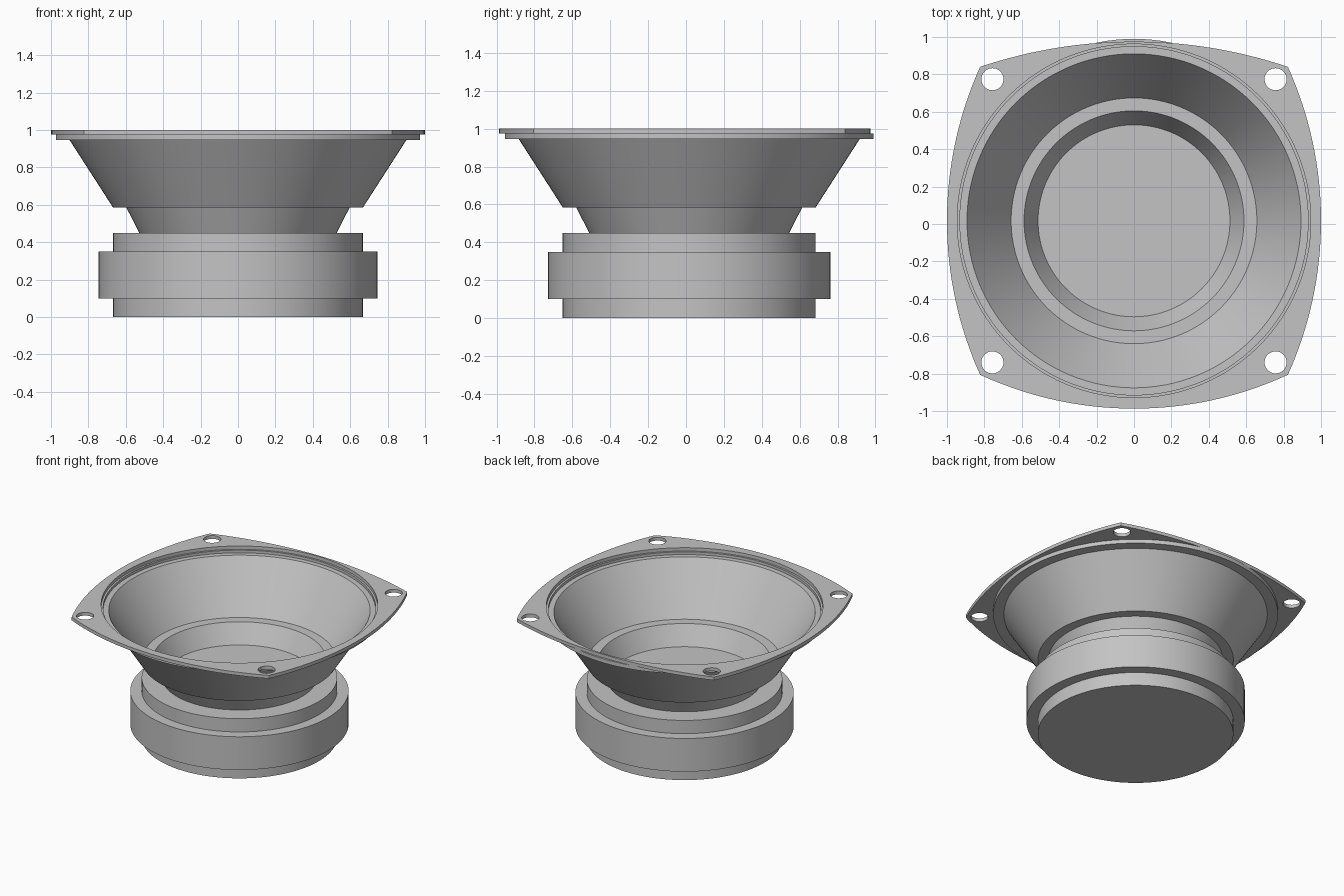
import bpy
import bmesh
from math import sin, cos, asin, pi, radians
from mathutils import Vector, Matrix

if "Cube" in bpy.data.objects:
    bpy.data.objects.remove(bpy.data.objects["Cube"], do_unlink=True)

CENTER = Vector((0, 0.017, 0))
SEGMENTS = 128

grey = bpy.data.materials.new("plain grey")
grey.use_nodes = True
grey.diffuse_color = (0.55, 0.55, 0.55, 1)
grey.node_tree.nodes["Principled BSDF"].inputs["Base Color"].default_value = grey.diffuse_color


def finish(bm, name):
    """Clean the mesh, shade it and put it in the scene."""
    bmesh.ops.remove_doubles(bm, verts=bm.verts, dist=0.0001)
    bmesh.ops.recalc_face_normals(bm, faces=bm.faces)
    mesh = bpy.data.meshes.new(name)
    bm.to_mesh(mesh)
    bm.free()
    mesh.materials.append(grey)
    mesh.shade_smooth()
    mesh.set_sharp_from_angle(angle=radians(25))
    obj = bpy.data.objects.new(name, mesh)
    obj.location = CENTER
    bpy.context.collection.objects.link(obj)
    return obj


def lathe(name, profile):
    """Revolve a radius/height profile about the vertical axis."""
    bm = bmesh.new()
    verts = [bm.verts.new((r, 0, z)) for r, z in profile]
    edges = [bm.edges.new(pair) for pair in zip(verts, verts[1:])]
    bmesh.ops.spin(bm, geom=verts + edges, cent=(0, 0, 0), axis=(0, 0, 1),
                   angle=2 * pi, steps=SEGMENTS, use_merge=True)
    return finish(bm, name)


# Magnet: wide ring between two narrower plates
lathe("magnet", [(0, 0), (0.668, 0), (0.668, 0.10), (0.746, 0.10), (0.746, 0.35),
                 (0.668, 0.35), (0.668, 0.45), (0, 0.45)])

# Basket: thin stepped cone with a rim, outside first and then inside
lathe("basket", [(0, 0.45), (0.528, 0.45), (0.597, 0.585), (0.668, 0.585),
                 (0.90, 0.945), (0.973, 0.945), (0.973, 0.975), (0.931, 0.975),
                 (0.931, 0.955), (0.893, 0.955), (0.657, 0.595), (0.588, 0.595),
                 (0.513, 0.455), (0, 0.455)])

# Mounting flange: four bowed sides, large opening and corner holes
HALF = 0.823


def bowed_side(bulge, turn, steps=32):
    radius = (HALF ** 2 + bulge ** 2) / (2 * bulge)
    sweep = asin(HALF / radius)
    spin = Matrix.Rotation(turn, 3, 'Z')
    points = []
    for i in range(steps):
        a = sweep * (2 * i / steps - 1)
        points.append(spin @ Vector((HALF + bulge - radius + radius * cos(a), radius * sin(a), 0)))
    return points


def circle(x, y, radius, steps):
    return [Vector((x + radius * cos(2 * pi * i / steps), y + radius * sin(2 * pi * i / steps), 0))
            for i in range(steps)]


outline = []
for side, bulge in enumerate((0.177, 0.135, 0.177, 0.181)):
    outline += bowed_side(bulge, side * pi / 2)
loops = [outline, circle(0, 0, 0.945, SEGMENTS)]
loops += [circle(sx * 0.757, sy * 0.757, 0.059, 40) for sx in (-1, 1) for sy in (-1, 1)]

curve = bpy.data.curves.new("flange_outline", 'CURVE')
curve.dimensions = '2D'
curve.fill_mode = 'BOTH'
curve.extrude = 0.0125
for loop in loops:
    spline = curve.splines.new('POLY')
    spline.points.add(len(loop) - 1)
    for point, co in zip(spline.points, loop):
        point.co = (co.x, co.y, 0, 1)
    spline.use_cyclic_u = True

helper = bpy.data.objects.new("flange_outline", curve)
flat = bpy.data.meshes.new_from_object(helper)
bm = bmesh.new()
bm.from_mesh(flat)
bmesh.ops.translate(bm, verts=bm.verts, vec=(0, 0, 0.9875))
finish(bm, "mounting_flange")
bpy.data.objects.remove(helper)
bpy.data.meshes.remove(flat)
bpy.data.curves.remove(curve)
